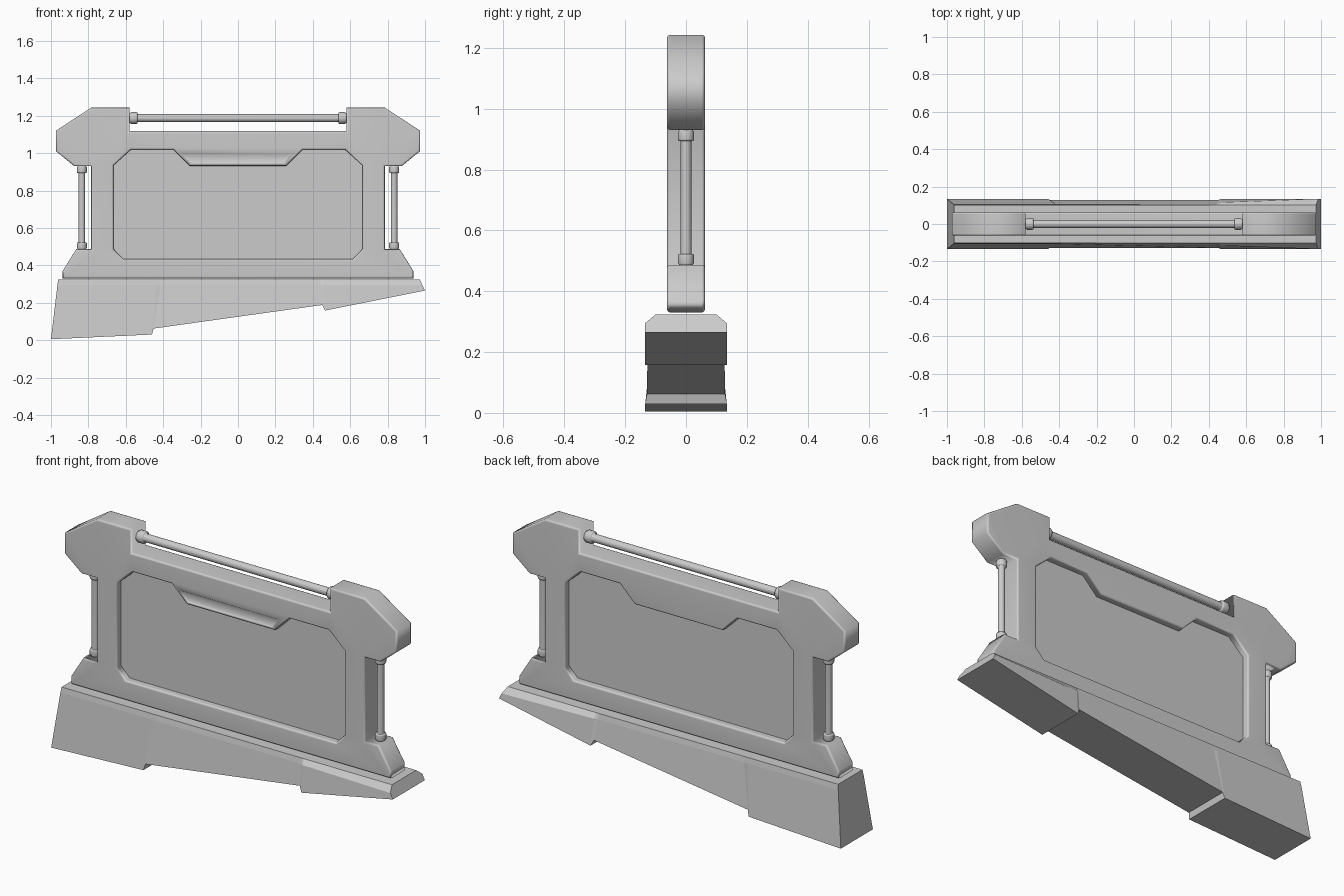
import bpy, bmesh, math
from mathutils import Vector

if "Cube" in bpy.data.objects:
    bpy.data.objects.remove(bpy.data.objects["Cube"])


def finish(bm, name, smooth=True):
    bmesh.ops.recalc_face_normals(bm, faces=bm.faces[:])
    me = bpy.data.meshes.new(name)
    bm.to_mesh(me)
    bm.free()
    ob = bpy.data.objects.new(name, me)
    bpy.context.collection.objects.link(ob)
    if smooth:
        bpy.ops.object.select_all(action='DESELECT')
        ob.select_set(True)
        bpy.context.view_layer.objects.active = ob
        bpy.ops.object.shade_smooth_by_angle(angle=math.radians(38))
        ob.modifiers.new("flat_faces", 'WEIGHTED_NORMAL')
    return ob


def mirrored(half):
    return half + [(-x, z) for x, z in reversed(half)]


def inset(poly, d):
    """Mitred offset to the left of the outline direction."""
    out = []
    for i, p in enumerate(poly):
        a, b, c = Vector(poly[i - 1]), Vector(p), Vector(poly[(i + 1) % len(poly)])
        e, f = (b - a).normalized(), (c - b).normalized()
        m, n = Vector((-e.y, e.x)), Vector((-f.y, f.x))
        out.append(tuple(b + (m + n) * d / (1 + m.dot(n))))
    return out


def ring(bm, poly, d, y):
    return [bm.verts.new((x, y, z)) for x, z in inset(poly, d)]


def skin(bm, rings):
    for a, b in zip(rings, rings[1:]):
        for i in range(len(a)):
            j = (i + 1) % len(a)
            bm.faces.new((a[i], a[j], b[j], b[i]))


def cap(bm, loops, ny):
    edges = []
    for lp in loops:
        for i, v in enumerate(lp):
            w = lp[(i + 1) % len(lp)]
            edges.append(bm.edges.get((v, w)) or bm.edges.new((v, w)))
    bmesh.ops.triangle_fill(bm, use_beauty=True, edges=edges, normal=(0, ny, 0))


# Frame: rounded-edge outline with a window and a small slot in front
outline = mirrored([(.937, .33), (.937, .37), (.865, .487), (.785, .487),
                    (.785, .93), (.875, .93), (.973, 1.01), (.973, 1.12),
                    (.785, 1.243), (.58, 1.243), (.58, 1.118)])
window = mirrored([(.615, .435), (.665, .487), (.665, .935), (.573, 1.018),
                   (.345, 1.018), (.258, .932)])[::-1]
slot = [(-.255, .948), (-.302, .998), (.282, .998), (.235, .948)]
T = .0625
edge = [(.010, -T), (.003, -T + .003), (0, -T + .010),
        (0, T - .010), (.003, T - .003), (.010, T)]
bm = bmesh.new()
outer = [ring(bm, outline, d, y) for d, y in edge]
inner = [ring(bm, window, d, y) for d, y in edge]
recess = [ring(bm, slot, d, y) for d, y in ((0, -T), (-.008, -T + .010))]
for r in (outer, inner, recess):
    skin(bm, r)
bm.faces.new(recess[-1])
cap(bm, [outer[0], inner[0], recess[0]], -1)
cap(bm, [outer[-1], inner[-1]], 1)
finish(bm, "frame")

# Sunken panel closing the window
bm = bmesh.new()
sides = [ring(bm, window, .015, y) for y in (-.027, .027)]
skin(bm, sides)
cap(bm, [sides[0]], -1)
cap(bm, [sides[1]], 1)
finish(bm, "window_panel", False)


# Rails with a collar at each end
def rail(name, start, end, r, R, L, n=20):
    start, end = Vector(start), Vector(end)
    axis = end - start
    length, axis = axis.length, axis.normalized()
    u = Vector((0, 1, 0))
    w = axis.cross(u)
    half = [(R * .85, -.004), (R * .85, .004), (R, .008), (R, L * .85), (R * .9, L), (r, L)]
    prof = half + [(q, length - t) for q, t in reversed(half)]
    bm = bmesh.new()
    rings = []
    for q, t in prof:
        rings.append([bm.verts.new(start + axis * t + q * (u * math.cos(k) + w * math.sin(k)))
                      for k in (2 * math.pi * i / n for i in range(n))])
    skin(bm, rings)
    bm.faces.new(rings[0])
    bm.faces.new(rings[-1])
    finish(bm, name)


rail("top_rail", (-.58, 0, 1.187), (.58, 0, 1.187), .021, .032, .042)
for side, s in (("left", -1), ("right", 1)):
    rail(side + "_rail", (s * .835, 0, .485), (s * .835, 0, .932), .0175, .027, .038)

# Base: lofted sections (bottom x, bottom z, bottom half width, top x, shoulder half width)
sections = [(-1.0, .005, .134, -.962, .106), (-.46, .030, .134, -.43, .106),
            (-.452, .062, .128, -.41, .106), (.45, .188, .127, .44, .108),
            (.465, .158, .134, .455, .115), (1.0, .265, .134, .972, .134)]
bm = bmesh.new()
rings = []
for x, z, w, tx, sw in sections:
    sx = x + (tx - x) * (.295 - z) / (.323 - z)
    rings.append([bm.verts.new(p) for p in (
        (x, -w, z), (x, w, z), (sx, sw, .295),
        (tx, .101, .323), (tx, -.101, .323), (sx, -sw, .295))])
skin(bm, rings)
bm.faces.new(rings[0])
bm.faces.new(rings[-1])
finish(bm, "base", False)
